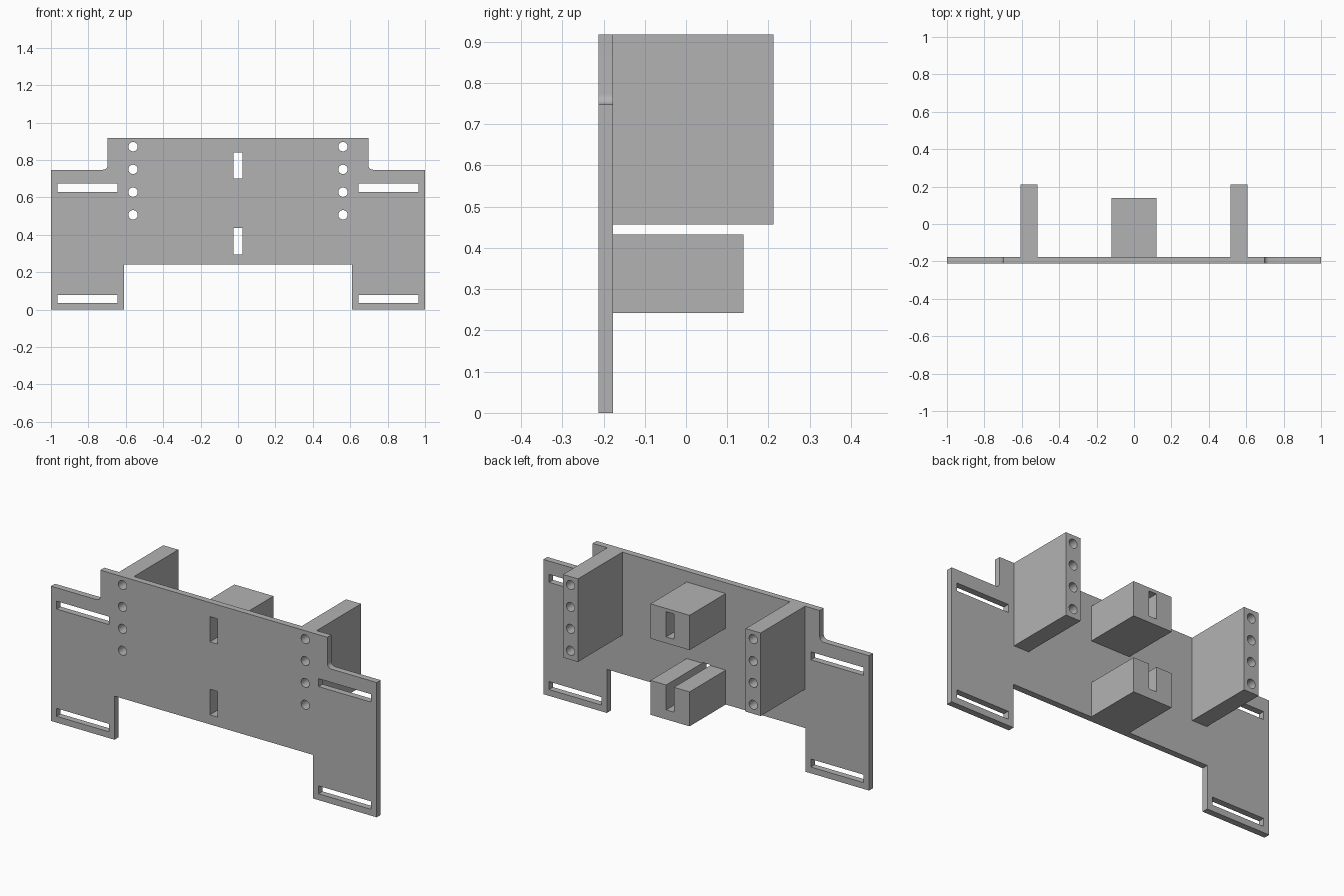
import bpy, bmesh, math
from mathutils import Matrix, Vector

cube = bpy.data.objects.get("Cube")
if cube:
    bpy.data.objects.remove(cube, do_unlink=True)

grey = bpy.data.materials.new("plain grey")
grey.use_nodes = True
grey.diffuse_color = (0.45, 0.45, 0.45, 1)
grey.node_tree.nodes["Principled BSDF"].inputs["Base Color"].default_value = grey.diffuse_color

FRONT, BACK = -0.212, -0.177   # plate faces
ARM_END, BLOCK_END = 0.212, 0.14
FLOOR = 0.242                  # top of the lower notch


def add_box(bm, x, y, z):
    lo, hi = (Vector(p) for p in zip(x, y, z))
    size = Matrix.Diagonal((*(hi - lo), 1))
    bmesh.ops.create_cube(bm, size=1, matrix=Matrix.Translation((lo + hi) / 2) @ size)


def make_object(name, bm):
    bmesh.ops.recalc_face_normals(bm, faces=bm.faces)
    mesh = bpy.data.meshes.new(name)
    bm.to_mesh(mesh)
    bm.free()
    mesh.materials.append(grey)
    obj = bpy.data.objects.new(name, mesh)
    bpy.context.collection.objects.link(obj)
    return obj


def make_box(name, x, y, z):
    bm = bmesh.new()
    add_box(bm, x, y, z)
    return make_object(name, bm)


# Back plate: half outline with a filleted shoulder, mirrored and extruded
r = 0.025
fillet = [(0.697 + r - r * math.cos(a), 0.748 + r - r * math.sin(a))
          for a in (i * math.pi / 16 for i in range(9))]
half = [(0.697, 0.918)] + fillet + [(1, 0.748), (1, 0), (0.61, 0), (0.61, FLOOR)]
outline = half + [(-x, z) for x, z in reversed(half)]
bm = bmesh.new()
face = bm.faces.new([bm.verts.new((x, FRONT, z)) for x, z in outline])
extruded = bmesh.ops.extrude_face_region(bm, geom=[face])
bmesh.ops.translate(bm, vec=(0, BACK - FRONT, 0),
                    verts=[v for v in extruded["geom"] if isinstance(v, bmesh.types.BMVert)])
parts = [make_object("mounting_plate", bm)]

# Side arms and central blocks
for side, sx in (("left", 1), ("right", -1)):
    parts.append(make_box(side + "_arm", sorted((sx * 0.515, sx * 0.607)),
                          (BACK, ARM_END), (0.457, 0.918)))
for name, z in (("lower", (FLOOR, 0.433)), ("upper", (0.665, 0.858))):
    parts.append(make_box(name + "_block", (-0.12, 0.12), (BACK, BLOCK_END), z))

# Cutter for all slots and bolt holes
bm = bmesh.new()
depth = (-0.3, 0.3)
for z in ((0.295, 0.437), (0.70, 0.84)):
    add_box(bm, (-0.024, 0.024), depth, z)
for sx in (1, -1):
    for z in (0.035, 0.63):
        add_box(bm, sorted((sx * 0.643, sx * 0.965)), depth, (z, z + 0.044))
    for i in range(4):
        place = Matrix.Translation((sx * 0.561, 0, 0.507 + i * 0.1215))
        bmesh.ops.create_cone(bm, cap_ends=True, segments=32, radius1=0.025, radius2=0.025,
                              depth=0.6, matrix=place @ Matrix.Rotation(math.pi / 2, 4, "X"))
cutter = make_object("slot_cutter", bm)
cutter.hide_render = True

# Cut each part, then drop the cutter
for part in parts:
    cut = part.modifiers.new("slots", "BOOLEAN")
    cut.operation, cut.solver, cut.object = "DIFFERENCE", "EXACT", cutter
    bpy.ops.object.select_all(action="DESELECT")
    part.select_set(True)
    bpy.context.view_layer.objects.active = part
    bpy.ops.object.modifier_apply(modifier=cut.name)
    bpy.ops.object.shade_smooth_by_angle(angle=math.radians(30))
bpy.data.objects.remove(cutter, do_unlink=True)
